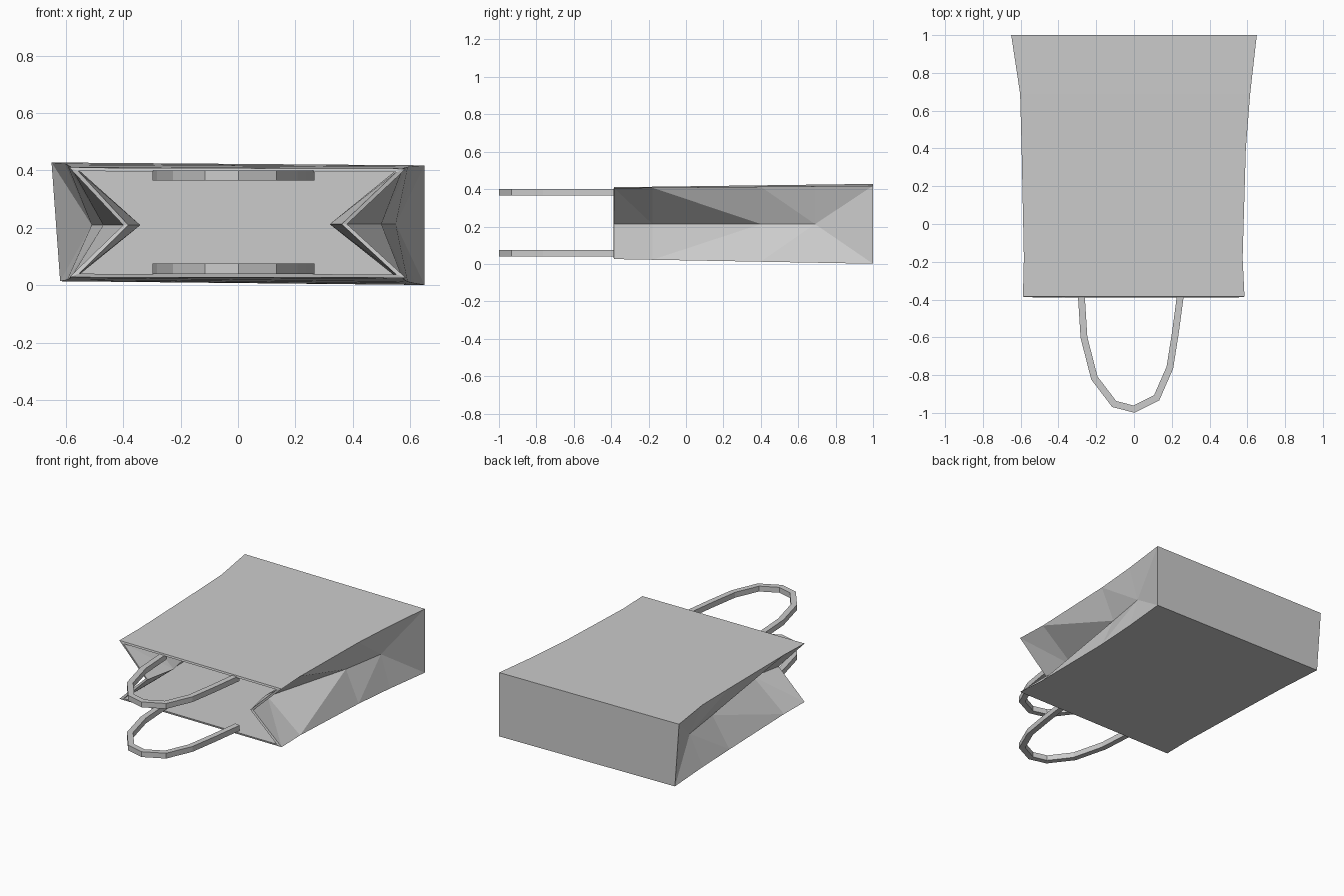
import bpy, bmesh
from mathutils import Vector

cube = bpy.data.objects.get("Cube")
if cube:
    bpy.data.objects.remove(cube, do_unlink=True)

paper = bpy.data.materials.new("grey_paper")
paper.use_nodes = True
GREY = (0.6, 0.6, 0.6, 1)
paper.diffuse_color = GREY
paper.node_tree.nodes["Principled BSDF"].inputs["Base Color"].default_value = GREY


def finish(bm, name):
    bmesh.ops.recalc_face_normals(bm, faces=bm.faces)
    mesh = bpy.data.meshes.new(name)
    bm.to_mesh(mesh)
    bm.free()
    mesh.materials.append(paper)
    obj = bpy.data.objects.new(name, mesh)
    bpy.context.collection.objects.link(obj)
    return obj


# Bag shell: cross-sections from the open mouth to the closed base
# y, left edge x, right edge x, left fold x, right fold x
SECTIONS = [
    (-0.385, -0.588, 0.585, -0.40, 0.38),
    (-0.18, -0.583, 0.575, -0.36, 0.34),
    (0.40, -0.595, 0.592, -0.47, 0.50),
    (0.69, -0.603, 0.615, -0.51, 0.55),
]
bm = bmesh.new()
rings = []
for y, left, right, fold_l, fold_r in SECTIONS:
    t = (y + 0.385) / 1.385
    rings.append({
        "TL": bm.verts.new((left, y, 0.41 + 0.018 * t)),
        "TR": bm.verts.new((right, y, 0.406 + 0.012 * t)),
        "BL": bm.verts.new((left, y, 0.028 - 0.014 * t)),
        "BR": bm.verts.new((right, y, 0.026 - 0.025 * t)),
        "L": bm.verts.new((fold_l, y, 0.21)),
        "R": bm.verts.new((fold_r, y, 0.213)),
    })
base = {
    "TL": bm.verts.new((-0.65, 1, 0.428)),
    "TR": bm.verts.new((0.65, 1, 0.418)),
    "BL": bm.verts.new((-0.62, 1, 0.014)),
    "BR": bm.verts.new((0.65, 1, 0.001)),
}

# Broad panels
for a, b in zip(rings, rings[1:] + [base]):
    for p, q in (("TL", "TR"), ("BL", "BR")):
        bm.faces.new((a[p], a[q], b[q], b[p]))

# Creased side gussets, tapering into the flat base
for side in "LR":
    for level in "TB":
        corner = level + side
        for a, b in zip(rings, rings[1:]):
            bm.faces.new((a[corner], a[side], b[side]))
            bm.faces.new((a[corner], b[side], b[corner]))
        bm.faces.new((rings[-1][corner], rings[-1][side], base[corner]))
    bm.faces.new((rings[-1][side], base["T" + side], base["B" + side]))
bm.faces.new([base[k] for k in ("TL", "TR", "BR", "BL")])

bag = finish(bm, "paper_bag")
shell = bag.modifiers.new("paper_thickness", "SOLIDIFY")
shell.thickness = 0.013
shell.offset = -1
shell.use_even_offset = True

# Looped ribbon handles
PATH = [Vector(p) for p in (
    (-0.28, -0.36), (-0.265, -0.60), (-0.21, -0.815), (-0.105, -0.953),
    (0, -0.98), (0.12, -0.92), (0.19, -0.76), (0.22, -0.57), (0.248, -0.36))]


def handle(name, z0, z1, half=0.018):
    bm = bmesh.new()
    loops = []
    for i, p in enumerate(PATH):
        before = (p - PATH[i - 1]).normalized() if i else None
        after = (PATH[i + 1] - p).normalized() if i < len(PATH) - 1 else None
        before, after = before or after, after or before
        tangent = (before + after).normalized()
        side = Vector((-tangent.y, tangent.x)) * half / tangent.dot(after)
        loops.append([bm.verts.new((*(p + side * s), z))
                      for s, z in ((-1, z0), (1, z0), (1, z1), (-1, z1))])
    for a, b in zip(loops, loops[1:]):
        for k in range(4):
            n = (k + 1) % 4
            bm.faces.new((a[k], a[n], b[n], b[k]))
    bm.faces.new(loops[0])
    bm.faces.new(loops[-1])
    return finish(bm, name)


handle("upper_handle", 0.365, 0.40)
handle("lower_handle", 0.04, 0.075)
